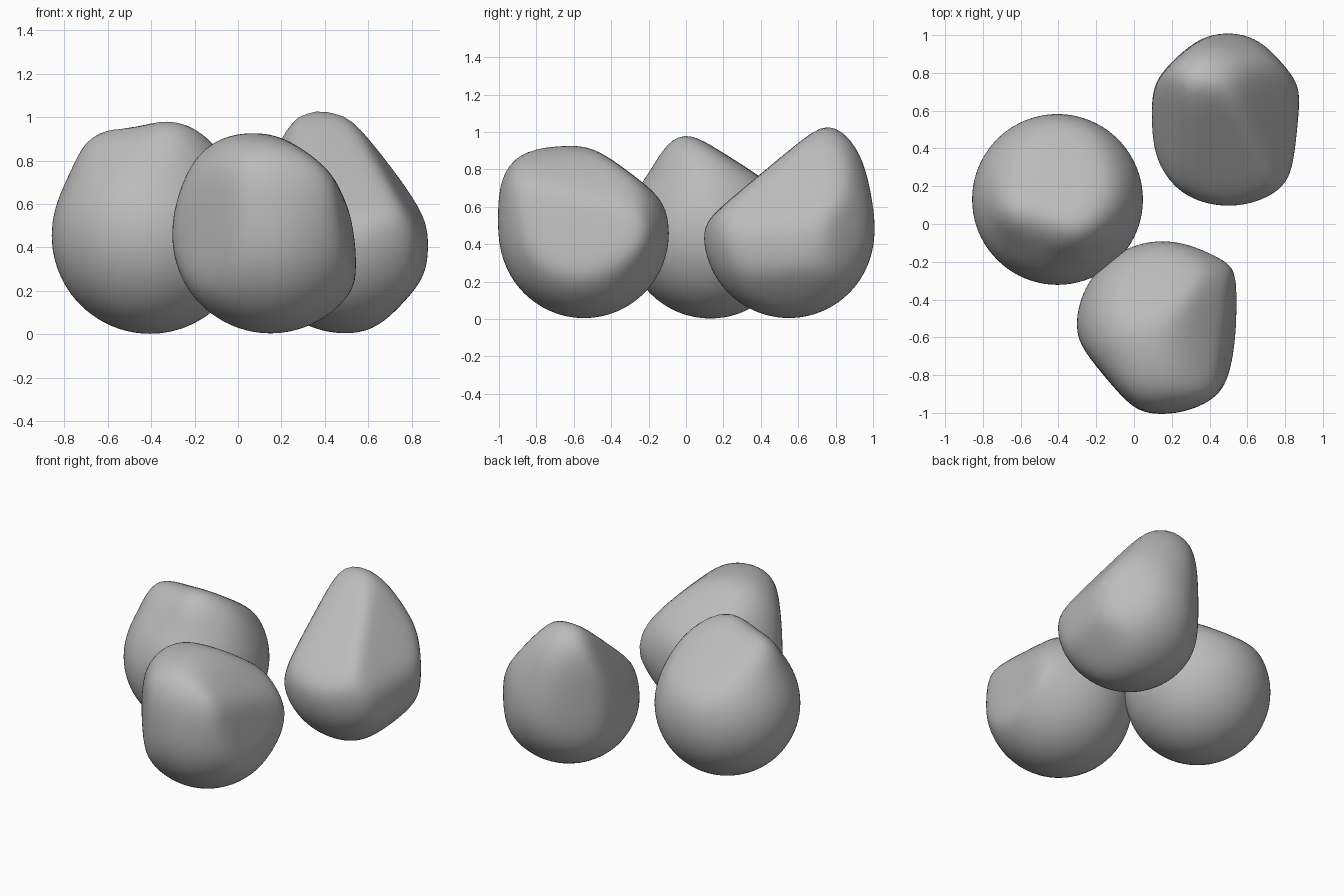
import bpy, bmesh
from mathutils import Vector

if "Cube" in bpy.data.objects:
    bpy.data.objects.remove(bpy.data.objects["Cube"])

stone = bpy.data.materials.new("stone_grey")
stone.diffuse_color = (0.5, 0.5, 0.5, 1)
stone.use_nodes = True
stone.node_tree.nodes["Principled BSDF"].inputs["Base Color"].default_value = stone.diffuse_color


def rock(name, center, radius, bumps, facets, crisp=18):
    """Round boulder: bumps (direction, height, tightness) swell it,
    facets (normal, distance) shave it with softened flat planes."""
    bumps = [(Vector(d).normalized(), a, k) for d, a, k in bumps]
    facets = [(Vector(n).normalized(), h) for n, h in facets]
    bm = bmesh.new()
    bmesh.ops.create_icosphere(bm, subdivisions=5, radius=1)
    for v in bm.verts:
        d = v.co.normalized()
        r = radius + sum(a * 2.71828 ** (k * (d.dot(n) - 1)) for n, a, k in bumps)
        s = r ** -crisp + sum((max(0, d.dot(n)) / h) ** crisp for n, h in facets)
        v.co = d * s ** (-1 / crisp)
    for f in bm.faces:
        f.smooth = True
    mesh = bpy.data.meshes.new(name)
    bm.to_mesh(mesh)
    bm.free()
    mesh.materials.append(stone)
    obj = bpy.data.objects.new(name, mesh)
    obj.location = center
    bpy.context.collection.objects.link(obj)
    return obj


# Left rock: nearly round with two low peaks and a shaved back shoulder
rock("left_rock", (-0.405, 0.13, 0.455), 0.452,
     bumps=[((0.18, -0.29, 0.94), 0.085, 16),
            ((-0.45, -0.10, 0.88), 0.075, 16),
            ((0.56, -0.10, 0.82), 0.045, 12)],
     facets=[((0, 0.55, 0.83), 0.405)])

# Front rock: heavy front brow, flat right side, sloping back
rock("front_rock", (0.15, -0.545, 0.458), 0.453,
     bumps=[((-0.20, -0.70, 0.69), 0.075, 10),
            ((0.45, -0.60, 0.65), 0.065, 10),
            ((-0.55, -0.10, 0.80), 0.04, 10),
            ((0.84, 0.54, 0.0), 0.04, 16)],
     facets=[((0.98, -0.07, 0.15), 0.365),
             ((0.73, 0.08, 0.69), 0.385),
             ((0.50, 0, 0.87), 0.43),
             ((0, 0.60, 0.80), 0.41),
             ((-0.77, -0.64, 0), 0.405)])

# Back rock: tall leaning peak with long front and right slopes
rock("back_rock", (0.50, 0.55, 0.46), 0.455,
     bumps=[((-0.33, 0.35, 0.88), 0.18, 6)],
     facets=[((0, -0.64, 0.77), 0.34),
             ((0.80, -0.12, 0.59), 0.325),
             ((-0.84, -0.33, 0.42), 0.385),
             ((-1, 0, 0), 0.415),
             ((-0.71, 0.71, 0), 0.44),
             ((0.77, 0.64, 0), 0.42),
             ((1, -0.10, 0), 0.37),
             ((0.75, 0, -0.66), 0.41)],
     crisp=14)
